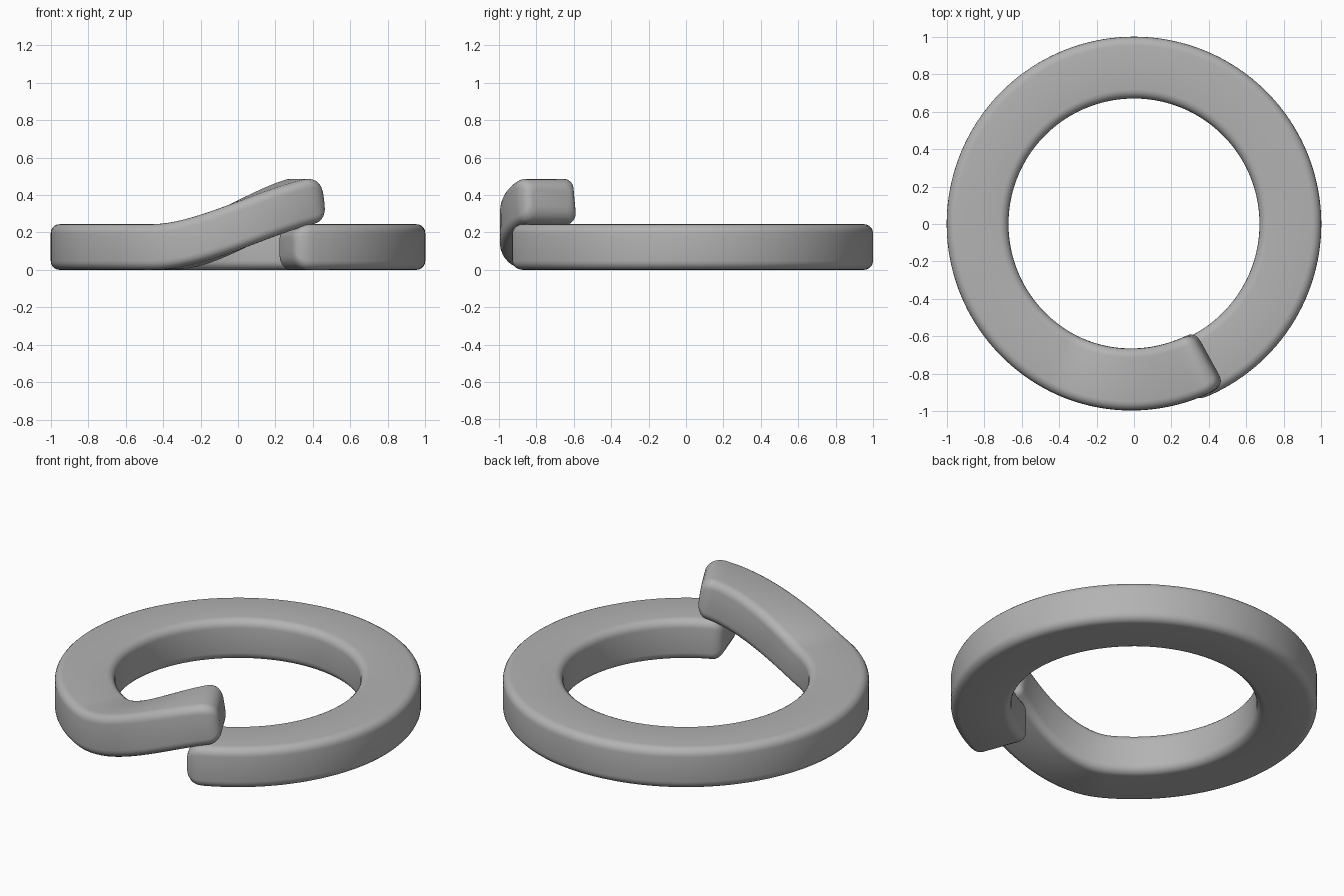
import bpy, bmesh, math
from mathutils import Vector

if "Cube" in bpy.data.objects:
    bpy.data.objects.remove(bpy.data.objects["Cube"])

MID, HALF_W, HALF_H, CORNER = 0.835, 0.165, 0.122, 0.048
START, BEND, END = 18, 331, 389   # degrees from the front, counter-clockwise
RAMP, RISE = 64, 0.264
END_R = 0.075                     # rounding of the two tips


def spine(angle):
    """Centre line: a flat ring whose last stretch climbs over its start."""
    t = min(max((angle - BEND) / RAMP, 0), 1)
    s = t * t * (3 - 2 * t)
    r = MID - 0.012 * s
    a = math.radians(angle)
    return Vector((r * math.sin(a), -r * math.cos(a), HALF_H + RISE * s))


def section(half_w, half_h, radius, steps=5):
    """Rounded rectangle as (outward, upward) offsets."""
    pts = []
    for q, (sx, sy) in enumerate(((1, 1), (-1, 1), (-1, -1), (1, -1))):
        for i in range(steps + 1):
            a = math.radians(90 * (q + i / steps))
            pts.append((sx * (half_w - radius) + radius * math.cos(a),
                        sy * (half_h - radius) + radius * math.sin(a)))
    return pts


# Stations along the ring: angle plus how far the tip rounding has closed in
tip = math.degrees(END_R / MID)
quarter = [math.radians(15 * i) for i in range(7)]
stations = [(START + tip * (1 - math.cos(a)), 1 - math.sin(a)) for a in quarter]
first, last = START + tip, END - tip
count = 150
stations += [(first + (last - first) * i / count, 0) for i in range(1, count)]
stations += [(END - tip * (1 - math.cos(a)), 1 - math.sin(a)) for a in reversed(quarter)]

# Sweep the section, keeping it square to the climbing path
bm = bmesh.new()
loops = []
for angle, close in stations:
    centre = spine(angle)
    tangent = (spine(angle + 1) - spine(angle - 1)).normalized()
    a = math.radians(angle)
    out = Vector((math.sin(a), -math.cos(a), 0))
    up = out.cross(tangent).normalized()
    profile = section(HALF_W - 0.05 * close, HALF_H - END_R * close,
                      CORNER - 0.012 * close)
    loops.append([bm.verts.new(centre + out * u + up * v) for u, v in profile])
for lo, hi in zip(loops, loops[1:]):
    for i in range(len(lo)):
        j = (i + 1) % len(lo)
        bm.faces.new((lo[i], lo[j], hi[j], hi[i]))
bm.faces.new(loops[0])
bm.faces.new(loops[-1])
bmesh.ops.recalc_face_normals(bm, faces=bm.faces)

mesh = bpy.data.meshes.new("split_ring")
bm.to_mesh(mesh)
bm.free()
ring = bpy.data.objects.new("split_ring", mesh)
bpy.context.collection.objects.link(ring)

# Plain steel grey
steel = bpy.data.materials.new("steel_grey")
steel.use_nodes = True
colour = (0.45, 0.45, 0.45, 1)
steel.diffuse_color = colour
steel.node_tree.nodes["Principled BSDF"].inputs["Base Color"].default_value = colour
mesh.materials.append(steel)

bpy.context.view_layer.objects.active = ring
ring.select_set(True)
bpy.ops.object.shade_smooth_by_angle(angle=math.radians(40))
